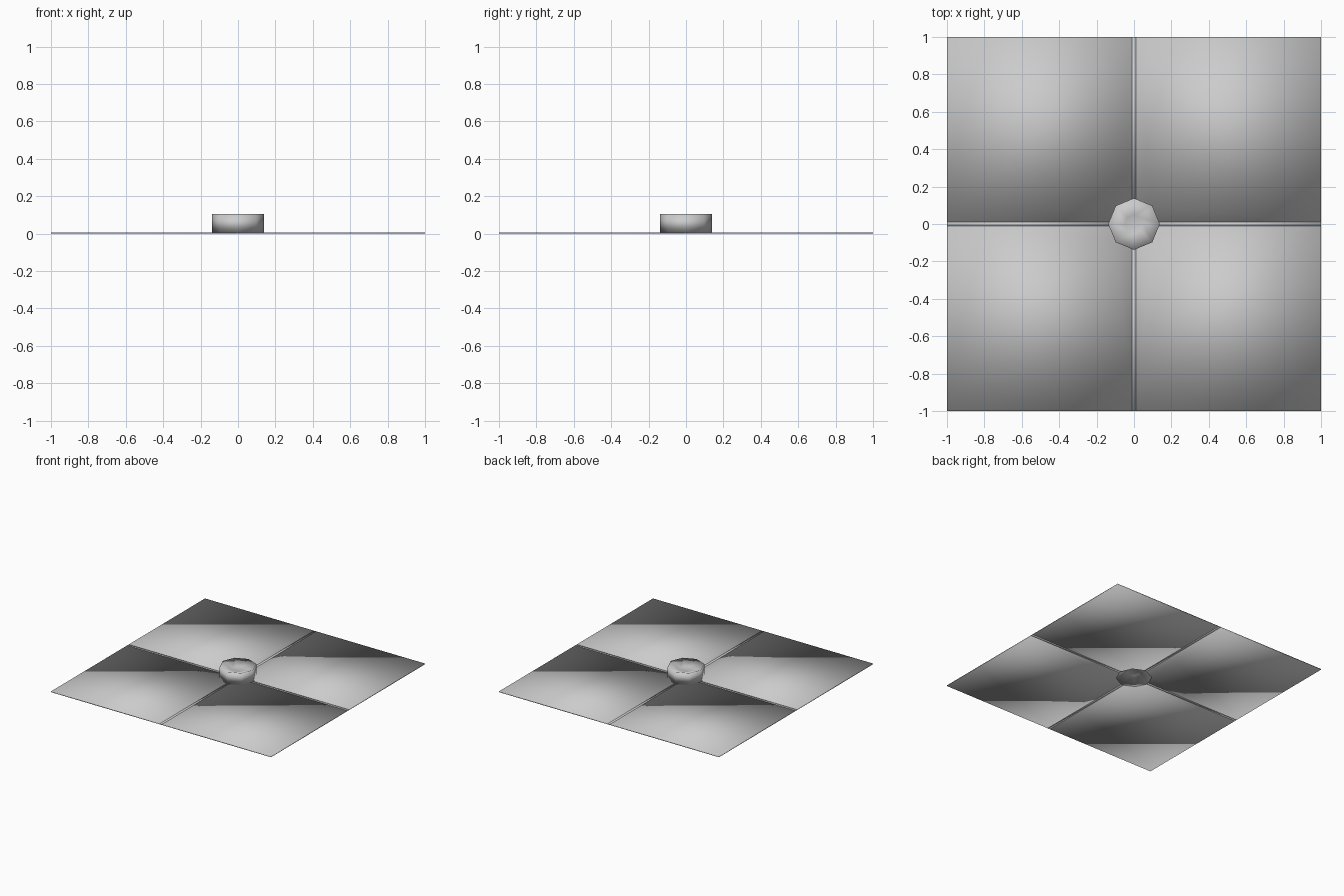
import bpy
import bmesh
from math import cos, sin, pi

if "Cube" in bpy.data.objects:
    bpy.data.objects.remove(bpy.data.objects["Cube"])

T = 0.006      # sheet thickness
R = 0.138      # hub radius
G = 0.01       # half width of the spars between the panels


def finish(bm, name):
    bmesh.ops.recalc_face_normals(bm, faces=bm.faces[:])
    for f in bm.faces:
        f.smooth = True
    me = bpy.data.meshes.new(name)
    bm.to_mesh(me)
    bm.free()
    ob = bpy.data.objects.new(name, me)
    bpy.context.collection.objects.link(ob)
    return ob


def slab(name, outline, height, turn):
    """Extrude a flat outline upward from z = 0, turned by quarter turns."""
    c, s = round(cos(turn * pi / 2)), round(sin(turn * pi / 2))
    bm = bmesh.new()
    face = bm.faces.new([bm.verts.new((x * c - y * s, x * s + y * c, 0))
                         for x, y in outline])
    ext = bmesh.ops.extrude_face_region(bm, geom=[face])
    top = [v for v in ext["geom"] if isinstance(v, bmesh.types.BMVert)]
    bmesh.ops.translate(bm, verts=top, vec=(0, 0, height))
    return finish(bm, name)


# Four sail panels with the inner corner cut around the hub, and four spars
d = R * cos(pi / 4) - 0.002
panel = [(R - 0.004, G), (1, G), (1, 1), (G, 1), (G, R - 0.004), (d, d)]
spar = [(R - 0.004, -G), (1, -G), (1, G), (R - 0.004, G)]
for i in range(4):
    slab(f"sail_panel_{i + 1}", panel, T, i)
    slab(f"spar_{i + 1}", spar, T, i)

# Octagonal hub, dished on both ends
profile = [(0.05, 0.05), (R, 0.0), (R, 0.105), (0.05, 0.075)]
bm = bmesh.new()
rings = [[bm.verts.new((r * cos(k * pi / 4), r * sin(k * pi / 4), z))
          for k in range(8)] for r, z in profile]
for a, b in zip(rings, rings[1:]):
    for k in range(8):
        n = (k + 1) % 8
        bm.faces.new((a[k], a[n], b[n], b[k]))
bm.faces.new(rings[0])
bm.faces.new(rings[-1])
finish(bm, "hub")
